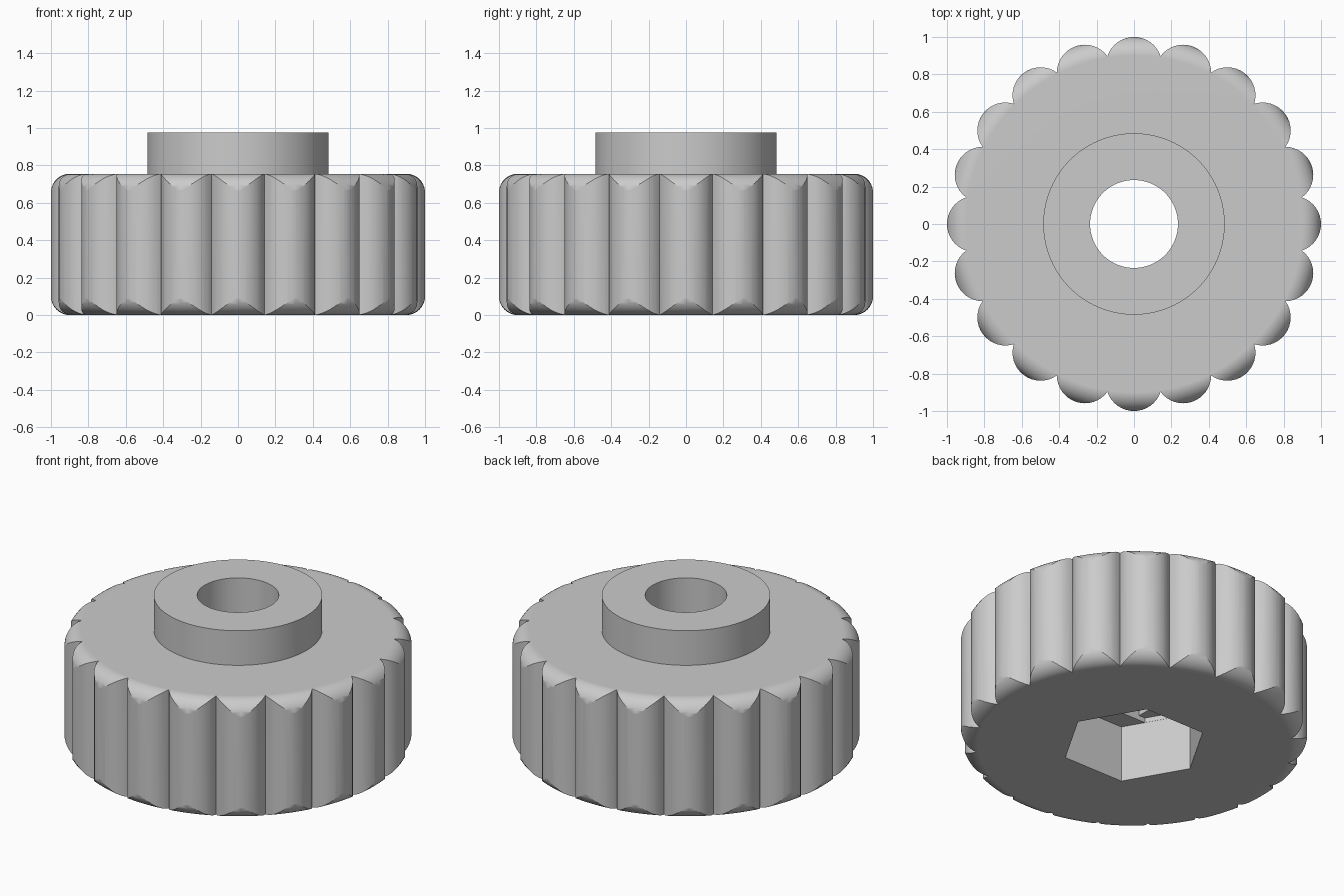
import bpy, bmesh
from math import sin, cos, asin, pi, tau, radians
from mathutils import Vector

if "Cube" in bpy.data.objects:
    bpy.data.objects.remove(bpy.data.objects["Cube"], do_unlink=True)

LOBES, LOBE_CENTRE, LOBE_R = 20, 0.85, 0.15
BODY_H, FILLET, HOLE_R = 0.755, 0.1, 0.235
BOSS_R, BOSS_TOP = 0.485, 0.975
HEX_R, HEX_TOP, STEP = 0.42, 0.36, 0.03

grey = bpy.data.materials.new("plain grey")
grey.use_nodes = True
colour = (0.6, 0.6, 0.6, 1)
grey.diffuse_color = colour
grey.node_tree.nodes["Principled BSDF"].inputs["Base Color"].default_value = colour


def finish(name, bm):
    bmesh.ops.recalc_face_normals(bm, faces=bm.faces)
    mesh = bpy.data.meshes.new(name)
    bm.to_mesh(mesh)
    bm.free()
    mesh.materials.append(grey)
    obj = bpy.data.objects.new(name, mesh)
    bpy.context.collection.objects.link(obj)
    return obj


def prism(name, points, z0, z1):
    bm = bmesh.new()
    face = bm.faces.new([bm.verts.new((x, y, z0)) for x, y in points])
    out = bmesh.ops.extrude_face_region(bm, geom=[face])
    verts = [v for v in out["geom"] if isinstance(v, bmesh.types.BMVert)]
    bmesh.ops.translate(bm, verts=verts, vec=(0, 0, z1 - z0))
    return finish(name, bm)


def lathe(name, profile, steps):
    bm = bmesh.new()
    verts = [bm.verts.new((r, 0, z)) for r, z in profile]
    edges = [bm.edges.new((a, b)) for a, b in zip(verts, verts[1:] + verts[:1])]
    bmesh.ops.spin(bm, geom=verts + edges, cent=(0, 0, 0), axis=(0, 0, 1),
                   angle=tau, steps=steps, use_merge=True)
    bmesh.ops.remove_doubles(bm, verts=bm.verts, dist=0.0001)
    return finish(name, bm)


# turned shape: rounded rim, raised boss and through hole
arc = [(1 - FILLET + FILLET * sin(a), FILLET - FILLET * cos(a))
       for a in (radians(9 * i) for i in range(10))]
lower = arc + [(1.002, FILLET), (1.05, FILLET * 2)]
upper = [(r, BODY_H - z) for r, z in reversed(lower)]
boss = [(BOSS_R, BODY_H), (BOSS_R, BOSS_TOP), (HOLE_R, BOSS_TOP)]
knob = lathe("knob", [(HOLE_R, 0)] + lower + upper + boss, 120)

# scalloped grip outline
half = pi / LOBES
sweep = half + asin(LOBE_CENTRE * sin(half) / LOBE_R)
outline = []
for k in range(LOBES):
    mid = tau * k / LOBES
    for i in range(16):
        a = mid - sweep + 2 * sweep * i / 16
        outline.append((LOBE_CENTRE * cos(mid) + LOBE_R * cos(a),
                        LOBE_CENTRE * sin(mid) + LOBE_R * sin(a)))
grip = prism("grip_cutter", outline, -0.1, 1.1)

# hexagonal pocket with a slot step and a square step above it
hexagon = [(HEX_R * cos(tau * i / 6), HEX_R * sin(tau * i / 6)) for i in range(6)]
s = HOLE_R + 0.003
end, tip = HEX_R - s / 3 ** 0.5 - 0.001, HEX_R - 0.001
slot = [(tip, 0), (end, s), (-end, s), (-tip, 0), (-end, -s), (end, -s)]
square = [(s, s), (-s, s), (-s, -s), (s, -s)]
cutters = [(grip, "INTERSECT")]
for i, (name, shape) in enumerate((("hex", hexagon), ("slot", slot), ("square", square))):
    cutter = prism(name + "_cutter", shape, -0.1 - STEP * i, HEX_TOP + STEP * i)
    cutters.append((cutter, "DIFFERENCE"))

for cutter, operation in cutters:
    cutter.hide_render = True
    mod = knob.modifiers.new(cutter.name, "BOOLEAN")
    mod.operation, mod.object, mod.solver = operation, cutter, "EXACT"

# bake the cuts and drop the cutters
bpy.context.view_layer.update()
graph = bpy.context.evaluated_depsgraph_get()
result = bpy.data.meshes.new_from_object(knob.evaluated_get(graph))
knob.modifiers.clear()
knob.data = result
for cutter, _ in cutters:
    bpy.data.objects.remove(cutter, do_unlink=True)
result.materials.clear()
result.materials.append(grey)

# smooth curves, crisp edges, flat caps
bpy.ops.object.select_all(action="DESELECT")
knob.select_set(True)
bpy.context.view_layer.objects.active = knob
bpy.ops.object.shade_smooth_by_angle(angle=radians(25))
normals = knob.modifiers.new("flat_caps", "WEIGHTED_NORMAL")
normals.keep_sharp = True
